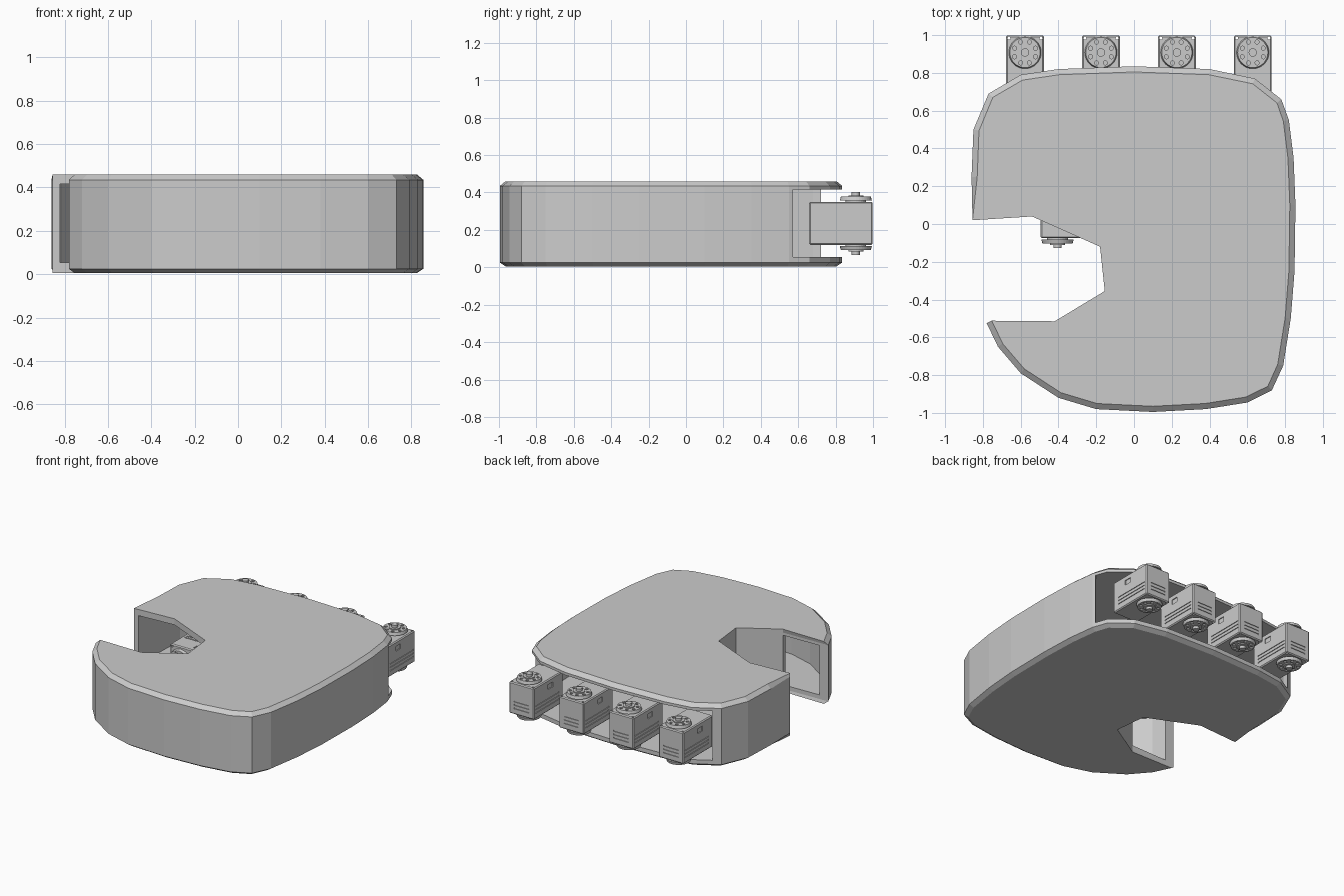
import bpy, bmesh, math
from mathutils import Matrix, Vector

if "Cube" in bpy.data.objects:
    bpy.data.objects.remove(bpy.data.objects["Cube"])


def add_object(name, mesh, matrix=None):
    ob = bpy.data.objects.new(name, mesh)
    bpy.context.collection.objects.link(ob)
    if matrix is not None:
        ob.matrix_world = matrix
    return ob


def box(bm, lo, hi):
    lo, hi = Vector(lo), Vector(hi)
    m = Matrix.Translation((lo + hi) / 2) @ Matrix.Diagonal((*(hi - lo), 1))
    return bmesh.ops.create_cube(bm, size=1, matrix=m)["verts"]


def cyl(bm, x, y, z0, z1, r, r2=None, n=24):
    bmesh.ops.create_cone(bm, cap_ends=True, segments=n, radius1=r,
                          radius2=r if r2 is None else r2, depth=z1 - z0,
                          matrix=Matrix.Translation((x, y, (z0 + z1) / 2)))


def to_mesh(bm, name):
    bmesh.ops.recalc_face_normals(bm, faces=bm.faces)
    me = bpy.data.meshes.new(name)
    bm.to_mesh(me)
    bm.free()
    return me


def cut(body, cutter, name):
    """Subtract one mesh from another and return the result."""
    a, b = add_object("tmp_body", body), add_object("tmp_cutter", cutter)
    b.hide_render = True
    mod = a.modifiers.new("cut", "BOOLEAN")
    mod.operation, mod.object, mod.solver = "DIFFERENCE", b, "EXACT"
    mod.use_self = True
    dg = bpy.context.evaluated_depsgraph_get()
    me = bpy.data.meshes.new_from_object(a.evaluated_get(dg))
    me.name = name
    bpy.data.objects.remove(a)
    bpy.data.objects.remove(b)
    return me


def loft(rings):
    """Closed solid through stacked outlines of (points, z)."""
    bm = bmesh.new()
    loops = [[bm.verts.new((x, y, z)) for x, y in pts] for pts, z in rings]
    n = len(loops[0])
    for a, b in zip(loops, loops[1:]):
        for i in range(n):
            j = (i + 1) % n
            bm.faces.new((a[i], a[j], b[j], b[i]))
    bm.faces.new(loops[0][::-1])
    bm.faces.new(loops[-1])
    return bm


def inset(pts, d):
    """Move the rim points inwards along their normals."""
    out = []
    for i, p in enumerate(pts):
        a, b = pts[max(i - 1, 0)], pts[min(i + 1, len(pts) - 1)]
        t = (Vector(b) - Vector(a)).normalized()
        out.append((p[0] - t.y * d, p[1] + t.x * d))
    return out


# Palm shell: rim of rounded outline plus thumb notch
notch = [(-.855, .02), (-.54, .04), (-.18, -.12), (-.155, -.355), (-.42, -.515)]
rim = [(-.78, -.525), (-.72, -.65), (-.6, -.79), (-.4, -.92), (-.2, -.98),
       (.1, -.995), (.38, -.98), (.6, -.945), (.73, -.88), (.79, -.75),
       (.83, -.5), (.85, -.25), (.855, .1), (.845, .35), (.82, .55),
       (.78, .66), (.64, .77), (.4, .82), (0, .835), (-.4, .82),
       (-.6, .79), (-.77, .69), (-.85, .5), (-.86, .25)]
palm = to_mesh(loft([(notch + inset(rim, .03), .005), (notch + rim, .025),
                     (notch + rim, .435), (notch + inset(rim, .03), .46)]), "palm")

# Hollow inside, open along the finger side and at the thumb notch
hollow = ([(-.82, -.03), (-.5, -.03), (-.24, -.14), (-.13, -.12), (-.11, -.37),
           (-.41, -.56), (-.43, -.48), (-.72, -.48)]
          + inset(rim, .04)[1:15]
          + [(.9, .66), (.9, .95), (-.7, .95), (-.72, .68)]
          + inset(rim, .04)[22:])
cavity = to_mesh(loft([(hollow, .055), (hollow, .415)]), "cavity")
add_object("palm_shell", cut(palm, cavity, "palm_shell"))

# Motor case with grooves, corner screw holes and cable slots
bm = bmesh.new()
box(bm, (-.1, -.25, -.115), (.1, .09, .115))
bmesh.ops.bevel(bm, geom=list(bm.edges), offset=.007, segments=1, affect="EDGES")
case_body = to_mesh(bm, "case")
bm = bmesh.new()
for sx in (-1, 1):
    cyl(bm, sx * .085, .076, -.2, .2, .008, n=10)
    xs = sorted((sx * .094, sx * .12))
    box(bm, (xs[0], -.13, .045), (xs[1], -.075, .08))
for z in (-.02, -.045, -.07):
    box(bm, (-.06, .085, z - .004), (.06, .11, z + .004))
    for sx in (-1, 1):
        xs = sorted((sx * .095, sx * .12))
        box(bm, (xs[0], -.2, z - .004), (xs[1], .07, z + .004))
case = cut(case_body, to_mesh(bm, "case_cuts"), "motor_case")

# Horn disc with a ring of holes and a hub
bm = bmesh.new()
cyl(bm, 0, 0, .122, .143, .086, .08, 32)
horn_disc = to_mesh(bm, "disc")
bm = bmesh.new()
for i in range(8):
    a = math.tau * (i + .5) / 8
    cyl(bm, .06 * math.cos(a), .06 * math.sin(a), .132, .2, .011, n=10)
horn = cut(horn_disc, to_mesh(bm, "horn_cuts"), "motor_horn")
bm = bmesh.new()
cyl(bm, 0, 0, .11, .124, .055)
cyl(bm, 0, 0, .142, .15, .04)
cyl(bm, 0, 0, .149, .168, .022, n=16)
hub = to_mesh(bm, "motor_hub")


def motor(name, m):
    add_object(name + "_case", case, m)
    for side, flip in (("top", 0), ("bottom", math.pi)):
        r = m @ Matrix.Rotation(flip, 4, "Y")
        add_object(f"{name}_{side}_horn", horn, r)
        add_object(f"{name}_{side}_hub", hub, r)


# Four finger motors along the back
for i in range(4):
    motor(f"finger_motor_{i + 1}", Matrix.Translation((-.577 + .402 * i, .908, .235)))

# Thumb motor lying on its side in the notch
axes = Matrix(((0, -1, 0, -.405), (0, 0, -1, .04), (1, 0, 0, .235), (0, 0, 0, 1)))
motor("thumb_motor", axes)
